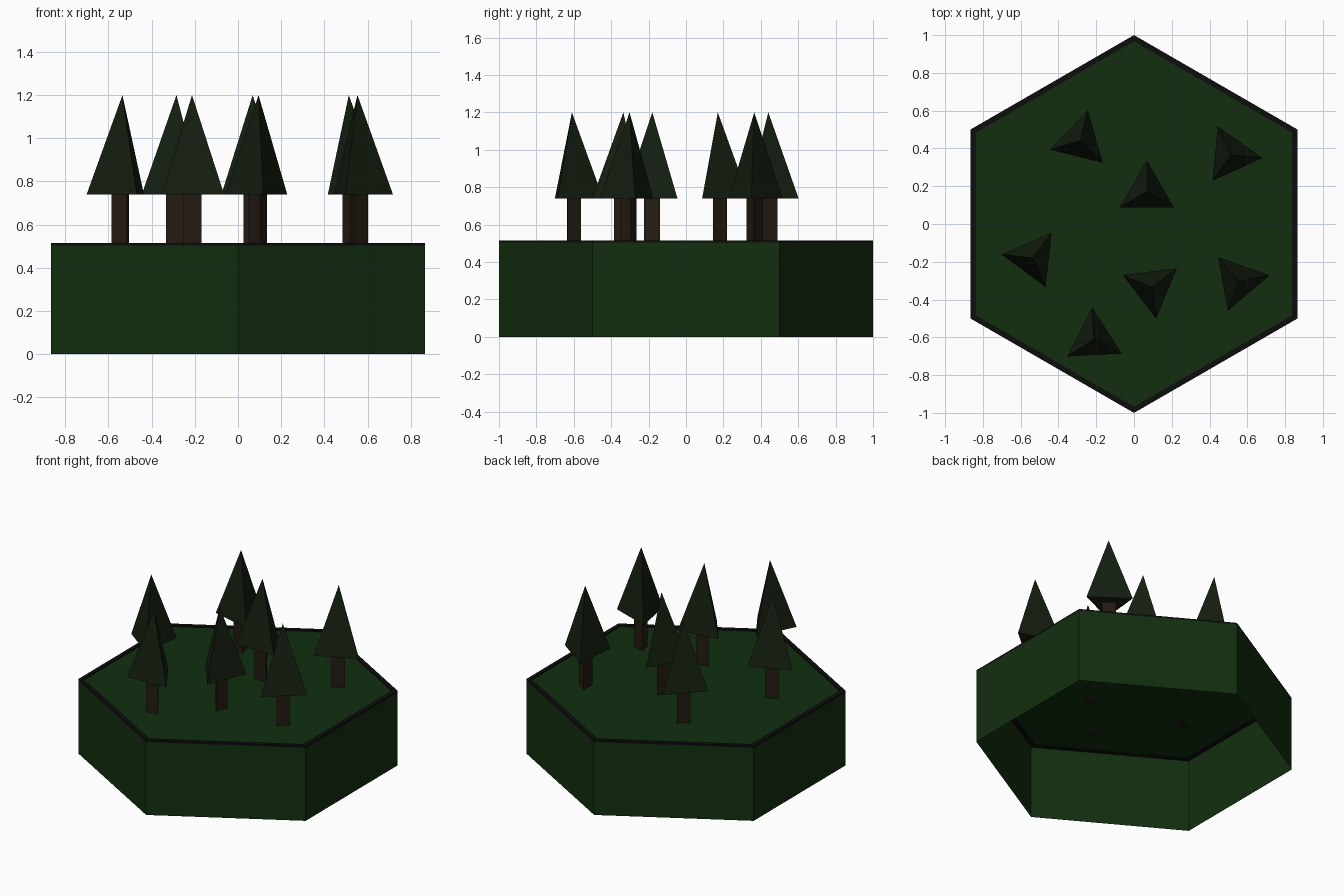
import bpy, bmesh
from math import cos, sin, radians, pi

if "Cube" in bpy.data.objects:
    bpy.data.objects.remove(bpy.data.objects["Cube"])


def material(name, r, g, b):
    m = bpy.data.materials.new(name)
    m.diffuse_color = (r, g, b, 1)
    m.use_nodes = True
    m.node_tree.nodes["Principled BSDF"].inputs["Base Color"].default_value = m.diffuse_color
    return m


GRASS = material("grass", 0.006, 0.028, 0.005)
RIM = material("rim_black", 0.004, 0.004, 0.004)
LEAF = material("dark_leaf", 0.007, 0.013, 0.005)
BARK = material("bark", 0.018, 0.011, 0.006)


def ring(bm, n, radius, z, phase):
    return [bm.verts.new((radius * cos(phase + 2 * pi * i / n),
                          radius * sin(phase + 2 * pi * i / n), z)) for i in range(n)]


def bridge(bm, a, b):
    n = len(a)
    for i in range(n):
        j = (i + 1) % n
        bm.faces.new((a[i], a[j], b[j], b[i]))


def finish(bm, name, mat, location=(0, 0, 0)):
    mesh = bpy.data.meshes.new(name)
    bm.to_mesh(mesh)
    bm.free()
    mesh.materials.append(mat)
    obj = bpy.data.objects.new(name, mesh)
    obj.location = location
    bpy.context.collection.objects.link(obj)
    return obj


HEX = radians(90)
TOP, EDGE, INNER = 0.515, 0.503, 0.967

# Open-bottomed hexagonal wall
bm = bmesh.new()
bridge(bm, ring(bm, 6, 1, 0, HEX), ring(bm, 6, 1, EDGE, HEX))
finish(bm, "tile_wall", GRASS)

# Grass surface inside the rim
bm = bmesh.new()
bm.faces.new(ring(bm, 6, INNER, 0.508, HEX))
finish(bm, "tile_top", GRASS)

# Thin black rim
bm = bmesh.new()
loops = [ring(bm, 6, r, z, HEX) for r, z in
         ((1, EDGE), (1, TOP), (INNER, TOP), (INNER, EDGE))]
for k in range(4):
    bridge(bm, loops[k], loops[(k + 1) % 4])
finish(bm, "tile_rim", RIM)


# Three-sided tree: prism trunk and pyramid canopy
def tree(index, x, y, angle):
    phase = radians(angle)
    bm = bmesh.new()
    low, high = ring(bm, 3, 0.05, 0.5, phase), ring(bm, 3, 0.05, 0.74, phase)
    bridge(bm, low, high)
    bm.faces.new(low[::-1])
    bm.faces.new(high)
    finish(bm, f"tree_trunk_{index}", BARK, (x, y, 0))

    bm = bmesh.new()
    base = ring(bm, 3, 0.167, 0.74, phase)
    tip = bm.verts.new((0, 0, 1.2))
    for i in range(3):
        bm.faces.new((base[i], base[(i + 1) % 3], tip))
    bm.faces.new(base[::-1])
    finish(bm, f"tree_canopy_{index}", LEAF, (x, y, 0))


TREES = [(-0.285, 0.44, 76), (0.513, 0.365, -5.5), (0.068, 0.17, 90),
         (-0.535, -0.18, 53.5), (0.095, -0.335, 37.3),
         (0.553, -0.302, 10.3), (-0.213, -0.61, 93)]
for i, t in enumerate(TREES, 1):
    tree(i, *t)
